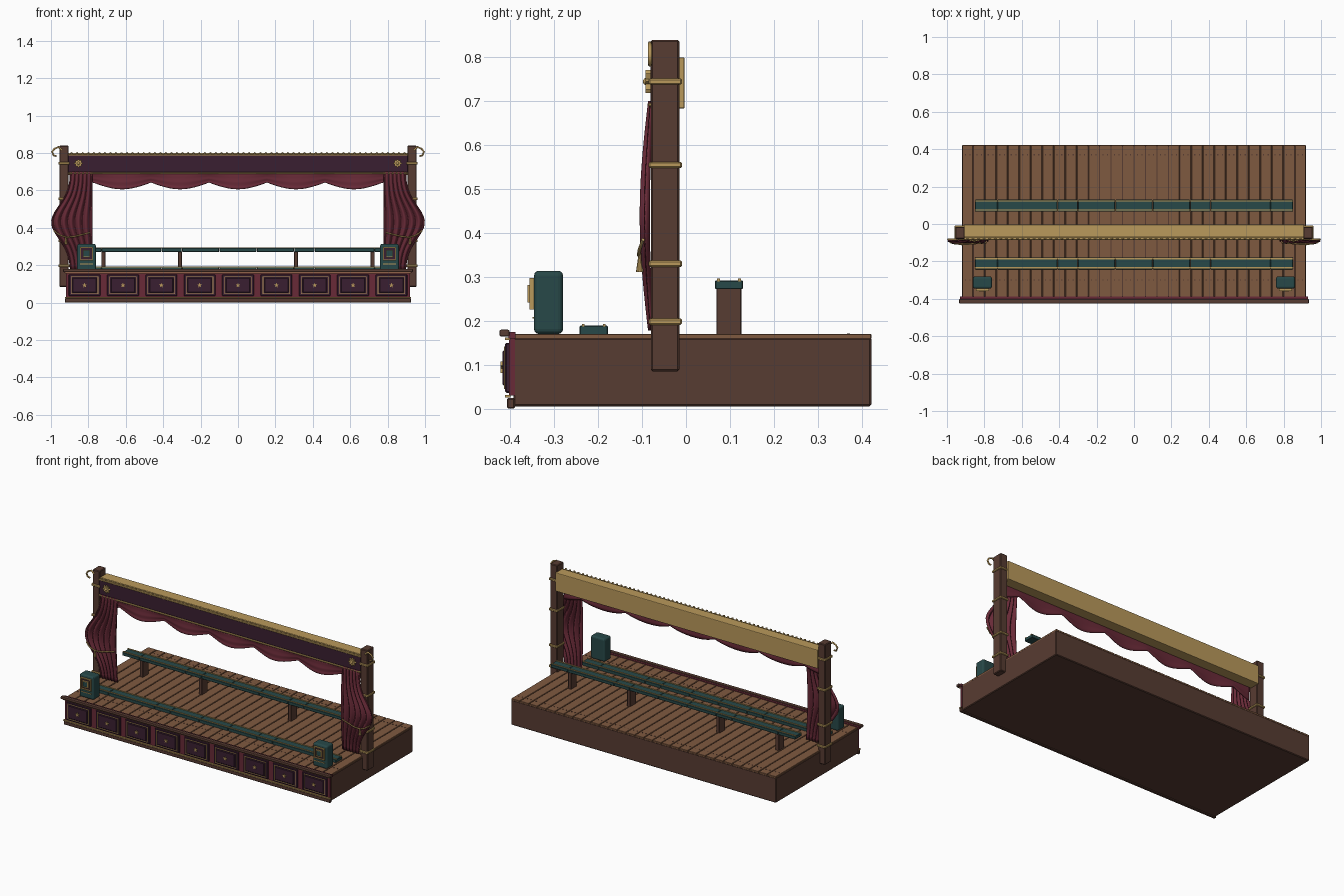
import bpy, bmesh, math
from mathutils import Matrix

if "Cube" in bpy.data.objects:
    bpy.data.objects.remove(bpy.data.objects["Cube"])

def mat(name, r, g, b):
    m = bpy.data.materials.new(name)
    m.diffuse_color = (*[(c / 255) ** 2.2 for c in (r, g, b)], 1)
    m.use_nodes = True
    m.node_tree.nodes["Principled BSDF"].inputs["Base Color"].default_value = m.diffuse_color
    return m

BROWN = mat("dark_wood", 88, 62, 53)
PLANK = mat("plank_wood", 126, 90, 66)
RED = mat("curtain_red", 104, 46, 58)
PURPLE = mat("deep_purple", 60, 36, 52)
GOLD = mat("gold", 184, 152, 92)
GREEN = mat("dark_green", 44, 74, 74)

def finish(bm, name, m, smooth=False):
    bmesh.ops.recalc_face_normals(bm, faces=bm.faces)
    me = bpy.data.meshes.new(name)
    bm.to_mesh(me)
    bm.free()
    me.materials.append(m)
    for p in me.polygons:
        p.use_smooth = smooth
    ob = bpy.data.objects.new(name, me)
    bpy.context.collection.objects.link(ob)
    return ob

def add_box(bm, x0, x1, y0, y1, z0, z1):
    mt = Matrix.Translation(((x0 + x1) / 2, (y0 + y1) / 2, (z0 + z1) / 2))
    bmesh.ops.create_cube(bm, size=1, matrix=mt @ Matrix.Diagonal((x1 - x0, y1 - y0, z1 - z0, 1)))

def boxes(name, m, dims, bevel=0, seg=1):
    bm = bmesh.new()
    for d in dims:
        add_box(bm, *d)
    if bevel:
        bmesh.ops.bevel(bm, geom=bm.edges[:], offset=bevel, segments=seg, affect='EDGES', profile=0.5)
    return finish(bm, name, m)

def frame(cx, cz, w, h, t, y0, y1):
    a, b = w / 2, h / 2
    return [(cx - a, cx + a, y0, y1, cz + b - t, cz + b), (cx - a, cx + a, y0, y1, cz - b, cz - b + t),
            (cx - a, cx - a + t, y0, y1, cz - b + t, cz + b - t), (cx + a - t, cx + a, y0, y1, cz - b + t, cz + b - t)]

def star(name, cx, cz, r, n, inner, y0, y1):
    bm = bmesh.new()
    vs = []
    for i in range(2 * n):
        a = math.pi / 2 + math.pi * i / n
        k = r if i % 2 == 0 else r * inner
        vs.append(bm.verts.new((cx + k * math.cos(a), y1, cz + k * math.sin(a))))
    f = bm.faces.new(vs)
    ext = bmesh.ops.extrude_face_region(bm, geom=[f])
    for v in ext["geom"]:
        if isinstance(v, bmesh.types.BMVert):
            v.co.y = y0
    return finish(bm, name, GOLD)

def tube(name, pts, r, m=GOLD):
    cu = bpy.data.curves.new(name, 'CURVE')
    cu.dimensions = '3D'
    cu.bevel_depth, cu.bevel_resolution, cu.use_fill_caps = r, 2, True
    sp = cu.splines.new('POLY')
    sp.points.add(len(pts) - 1)
    for p, c in zip(sp.points, pts):
        p.co = (*c, 1)
    cu.materials.append(m)
    ob = bpy.data.objects.new(name, cu)
    bpy.context.collection.objects.link(ob)

def cloth(name, fn, nu, nv):
    bm = bmesh.new()
    g = [[bm.verts.new(fn(i / nu, j / nv)) for j in range(nv + 1)] for i in range(nu + 1)]
    for i in range(nu):
        for j in range(nv):
            bm.faces.new((g[i][j], g[i + 1][j], g[i + 1][j + 1], g[i][j + 1]))
    ob = finish(bm, name, RED, True)
    so = ob.modifiers.new("thickness", 'SOLIDIFY')
    so.thickness, so.offset = 0.005, 0

# stage platform and floor planks
boxes("platform", BROWN, [(-.92, .92, -.393, .422, .005, .162)], .004)
N, W = 30, 1.84 / 30
boxes("floor_planks", PLANK, [(-.92 + i * W + .002, -.92 + (i + 1) * W - .002, -.393, .422, .158, .17)
                              for i in range(N)], .0015)
boxes("plank_nails", BROWN, [(x - .003, x + .003, y - .003, y + .003, .168, .1715)
                             for i in range(N) for y in (-.3, .37)
                             for x in (-.92 + (i + .3) * W, -.92 + (i + .7) * W)])

# front fascia with mouldings
boxes("fascia", RED, [(-.92, .92, -.403, -.39, .03, .162)])
boxes("fascia_ledge", BROWN, [(-.935, .935, -.425, -.402, .164, .18)], .004, 2)
boxes("fascia_ledge_back", RED, [(-.93, .93, -.404, -.388, .16, .174)])
boxes("fascia_foot", BROWN, [(-.925, .925, -.408, -.39, 0, .024)], .003)
boxes("fascia_gold_strips", GOLD, [(-.925, .925, -.412, -.40, z, z + .006) for z in (.025, .156)])

# nine fascia panels
px = [(i - 4) * .205 for i in range(9)]
boxes("fascia_panels", PURPLE, [(x - .085, x + .085, -.412, -.40, .036, .15) for x in px], .003)
boxes("fascia_inner_panels", PURPLE, [(x - .064, x + .064, -.418, -.41, .053, .133) for x in px], .003)
boxes("fascia_panel_frames", GOLD, [d for x in px for d in frame(x, .093, .146, .096, .003, -.415, -.411)])
for x in px:
    star("fascia_star", x, .093, .014, 5, .42, -.423, -.416)

# header beam
boxes("header_beam", GOLD, [(-.91, .91, -.07, -.003, .683, .80)], .004, 2)
boxes("header_panel", PURPLE, [(-.908, .908, -.081, -.065, .697, .79)], .002)
boxes("header_trim", GOLD, [(-.908, .908, -.086, -.07, z, z + .008) for z in (.688, .786)], .002)
bm = bmesh.new()
for i in range(61):
    bmesh.ops.create_icosphere(bm, subdivisions=1, radius=.007,
                               matrix=Matrix.Translation((-.89 + 1.78 * i / 60, -.079, .798)))
finish(bm, "header_beads", GOLD)

# scalloped valance of five swags
def valance(u, v):
    x = -.9 + 1.8 * u
    sc = abs(math.cos(math.pi * x / .31))
    drop = .047 + .036 * sc
    return (x, -.072 - .008 * v * math.cos(2 * math.pi * x / .31) - .003 * v * math.sin(v * 14), .69 - drop * v)
cloth("valance", valance, 116, 8)

for s in (-1, 1):
    # post with gold bands
    boxes("post", BROWN, [sorted((s * .905, s * .955)) + [-.08, -.015, .085, .84]], .004)
    boxes("post_bands", GOLD, [sorted((s * .9, s * .961)) + [-.085, -.009, z - .007, z + .007]
                               for z in (.198, .33, .555, .745)], .003)
    # hook at the post top
    tube("hook", [(s * x, -.082, z) for x, z in
                  ((.94, .815), (.96, .832), (.982, .822), (.994, .806), (.986, .787), (.97, .784))], .005)
    # header rosette
    star("rosette", s * .853, .745, .026, 8, .6, -.092, -.08)
    bm = bmesh.new()
    bmesh.ops.create_uvsphere(bm, u_segments=12, v_segments=8, radius=.009,
                              matrix=Matrix.Translation((s * .853, -.089, .745)))
    finish(bm, "rosette_boss", GOLD, True)

    # side curtain bulging outward
    def curtain(u, v, s=s):
        z = .70 - .522 * v
        bulge = .102 * math.exp(-((z - .43) / .125) ** 2)
        x = .78 + u * .115 + bulge * u ** .9
        y = -.08 - .014 * math.sin(math.pi * v) + (.004 + .005 * math.sin(math.pi * v)) * math.sin(u * math.pi * 11)
        return (s * x, y, z)
    cloth("curtain", curtain, 66, 24)
    # tieback cord and tassel
    tube("tieback", [(s * x, y, z) for x, y, z in
                     ((.985, -.098, .385), (.955, -.106, .362), (.92, -.108, .35), (.88, -.107, .352), (.79, -.1, .375))], .004)
    bm = bmesh.new()
    bmesh.ops.create_cone(bm, cap_ends=True, segments=10, radius1=.009, radius2=.003, depth=.042,
                          matrix=Matrix.Translation((s * .92, -.105, .332)))
    finish(bm, "tassel", GOLD)

    # footlight box with framed front
    c = s * .81
    boxes("footlight_box", GREEN, [(c - .05, c + .05, -.346, -.28, .17, .314)], .011, 3)
    boxes("footlight_frame", GOLD, frame(c, .262, .072, .072, .006, -.357, -.342))
    boxes("footlight_panel", PURPLE, [(c - .031, c + .031, -.35, -.342, .231, .293)])
    boxes("footlight_inner_frame", GOLD, frame(c, .262, .04, .04, .004, -.361, -.348))
    boxes("footlight_lens", GREEN, [(c - .016, c + .016, -.356, -.348, .246, .278)])
    boxes("footlight_base_line", GOLD, [(c - .036, c + .036, -.35, -.343, .205, .209)])

# front track on the floor and raised back rail
cuts = [-.85, -.73, -.41, -.3, -.1, .1, .3, .41, .73, .85]
for name, yc, z0, z1 in (("front_track", -.21, .168, .189), ("back_rail", .098, .272, .292)):
    boxes(name, GREEN, [(a + .001, b - .001, yc - .032, yc + .032, z0, z1) for a, b in zip(cuts, cuts[1:])], .002)
    boxes(name + "_edges", GOLD, [(-.85, .85, yc + o - .003, yc + o + .003, z1 - .002, z1 + .004)
                                  for o in (-.024, .024)])
boxes("back_rail_supports", BROWN, [(x - .011, x + .011, .069, .126, .168, .274)
                                    for x in (-.72, -.31, .31, .72)], .002)
